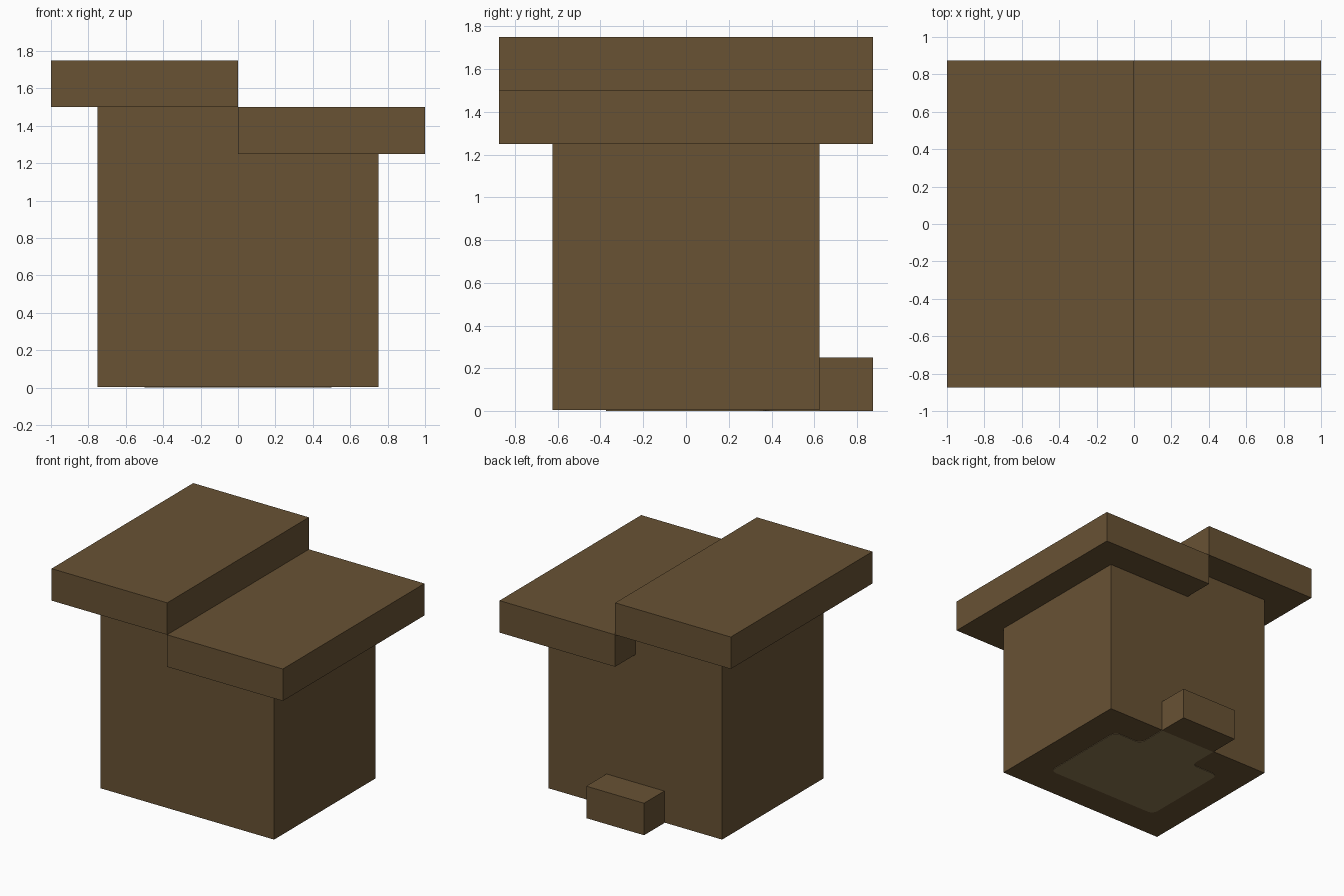
import bpy
import bmesh

default_cube = bpy.data.objects.get("Cube")
if default_cube:
    bpy.data.objects.remove(default_cube, do_unlink=True)


def make_material(name, rgb):
    mat = bpy.data.materials.new(name)
    mat.use_nodes = True
    color = (*rgb, 1.0)
    mat.diffuse_color = color
    bsdf = next(n for n in mat.node_tree.nodes if n.type == 'BSDF_PRINCIPLED')
    bsdf.inputs["Base Color"].default_value = color
    bsdf.inputs["Roughness"].default_value = 1.0
    return mat


brown = make_material("dark brown wood", (0.138, 0.084, 0.034))
tan = make_material("light brown base", (0.26, 0.185, 0.083))


def prism(name, outline, direction, mat, round_count=0, radius=0.05):
    """Extrude a flat outline; optionally round its first corners."""
    bm = bmesh.new()
    verts = [bm.verts.new(p) for p in outline]
    bm.faces.new(verts)
    if round_count:
        bmesh.ops.bevel(bm, geom=verts[:round_count], offset=radius,
                        segments=4, profile=0.5, affect='VERTICES')
    extruded = bmesh.ops.extrude_face_region(bm, geom=bm.faces[:])
    moved = [g for g in extruded["geom"] if isinstance(g, bmesh.types.BMVert)]
    bmesh.ops.translate(bm, verts=moved, vec=direction)
    bmesh.ops.recalc_face_normals(bm, faces=bm.faces[:])
    mesh = bpy.data.meshes.new(name)
    bm.to_mesh(mesh)
    bm.free()
    mesh.materials.append(mat)
    obj = bpy.data.objects.new(name, mesh)
    bpy.context.collection.objects.link(obj)
    return obj


def box(name, low, high, mat):
    (x0, y0, z0), (x1, y1, z1) = low, high
    base = [(x0, y0, z0), (x1, y0, z0), (x1, y1, z0), (x0, y1, z0)]
    return prism(name, base, (0, 0, z1 - z0), mat)


HALF_W, HALF_D, ROOF_D = 0.75, 0.625, 0.875
THIN = 0.004

# Body with a stepped top that carries the two roof slabs
profile = [(-HALF_W, THIN), (HALF_W, THIN), (HALF_W, 1.25),
           (0, 1.25), (0, 1.5), (-HALF_W, 1.5)]
prism("body", [(x, -HALF_D, z) for x, z in profile], (0, 2 * HALF_D, 0), brown)

# Roof slabs, one higher than the other
box("upper_roof_slab", (-1, -ROOF_D, 1.5), (0, ROOF_D, 1.75), brown)
box("lower_roof_slab", (0, -ROOF_D, 1.25), (1, ROOF_D, 1.5), brown)

# Step at the back
box("back_step", (-0.25, HALF_D, 0), (0.25, ROOF_D, 0.25), brown)

# Pale underside panel with a tongue reaching the step
half = [(0.25, 0.375), (0.5, 0.375), (0.5, -0.375)]
panel = half + [(-x, y) for x, y in reversed(half)]
panel += [(-0.25, HALF_D), (0.25, HALF_D)]
prism("underside_panel", [(x, y, 0) for x, y in panel], (0, 0, THIN), tan,
      round_count=6)
